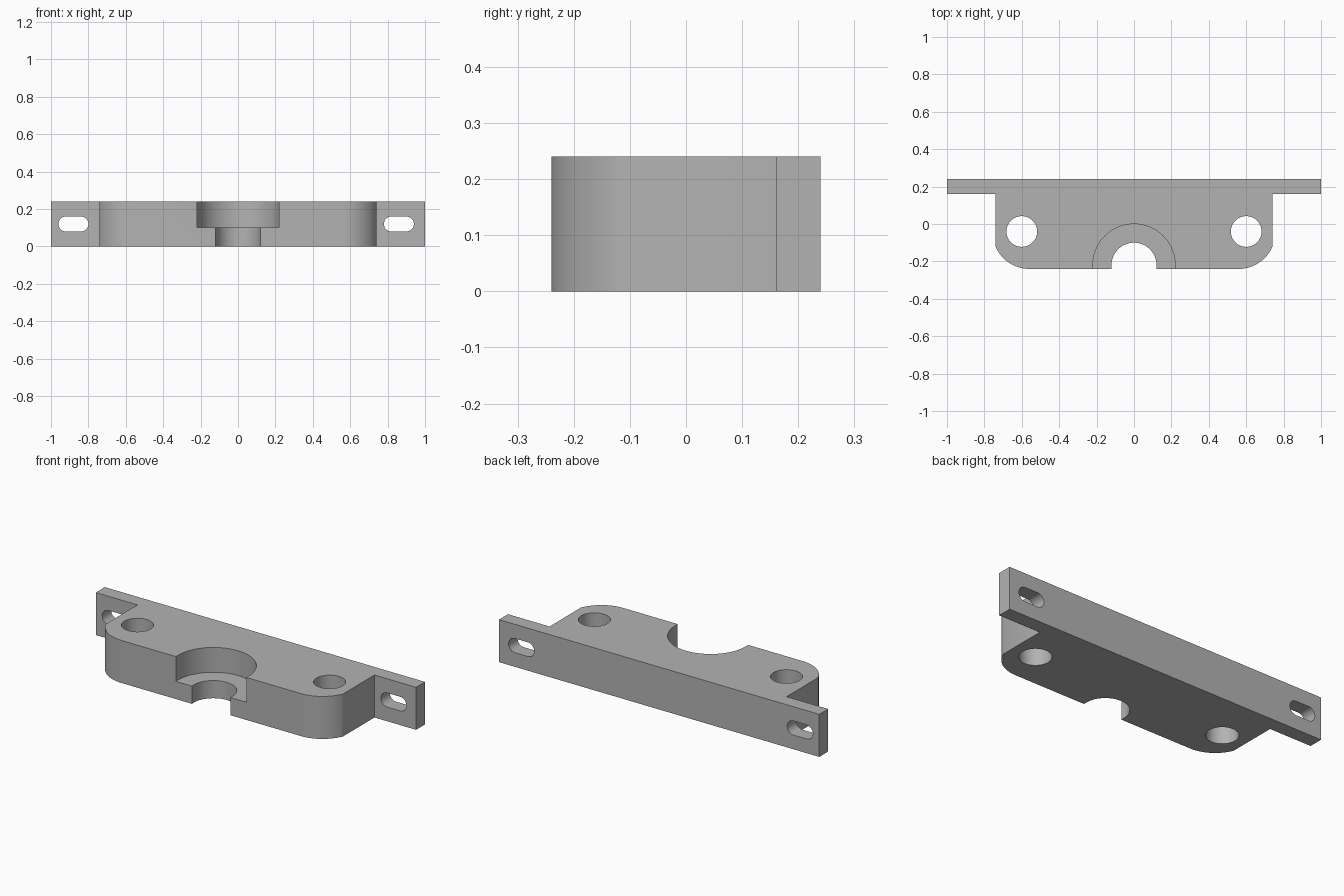
import bpy, bmesh
from math import sin, cos, pi, radians, atan2
from mathutils import Matrix, Vector

cube = bpy.data.objects.get("Cube")
if cube:
    bpy.data.objects.remove(cube, do_unlink=True)

HEIGHT = 0.24
FRONT, BACK, STEP = -0.24, 0.24, 0.16

grey = bpy.data.materials.new("plain grey")
grey.use_nodes = True
grey.diffuse_color = (0.45, 0.45, 0.45, 1)
grey.node_tree.nodes["Principled BSDF"].inputs["Base Color"].default_value = (0.45, 0.45, 0.45, 1)


def arc(cx, cy, r, start, end, steps=24):
    return [(cx + r * cos(start + (end - start) * i / steps),
             cy + r * sin(start + (end - start) * i / steps)) for i in range(steps + 1)]


def prism(name, outline, low, high, matrix=Matrix()):
    """Extrude a 2D outline from low to high along its own z axis."""
    bm = bmesh.new()
    face = bm.faces.new([bm.verts.new((x, y, low)) for x, y in outline])
    top = bmesh.ops.extrude_face_region(bm, geom=[face])["geom"]
    bmesh.ops.translate(bm, vec=Vector((0, 0, high - low)),
                        verts=[v for v in top if isinstance(v, bmesh.types.BMVert)])
    bmesh.ops.transform(bm, matrix=matrix, verts=bm.verts)
    bmesh.ops.recalc_face_normals(bm, faces=bm.faces)
    mesh = bpy.data.meshes.new(name)
    bm.to_mesh(mesh)
    bm.free()
    mesh.materials.append(grey)
    obj = bpy.data.objects.new(name, mesh)
    bpy.context.collection.objects.link(obj)
    return obj


def circle(cx, cy, r):
    return arc(cx, cy, r, 0, 2 * pi, 64)[:-1]


def arch(r):
    """Half-round notch that runs straight out of the front face."""
    return arc(0, -0.22, r, 0, pi, 48) + [(-r, FRONT - 0.1), (r, FRONT - 0.1)]


# Block with rounded front corners and a thin flange across the back
corner = arc(0.56, -0.045, 0.195, -pi / 2, atan2(-0.075, 0.18))
right_half = corner + [(0.74, STEP), (1, STEP), (1, BACK)]
left_half = [(-x, y) for x, y in reversed(right_half)]
bracket = prism("mounting_bracket", right_half + left_half, 0, HEIGHT)

# Notch through the front, with a wider counterbore above it
cutters = [prism("notch_cutter", arch(0.12), -0.1, 0.4),
           prism("counterbore_cutter", arch(0.22), 0.10, 0.5)]

# Bolt holes
for x in (-0.6, 0.6):
    cutters.append(prism("bolt_hole_cutter", circle(x, -0.04, 0.082), -0.1, 0.4))

# Flange slots, turned to run along y
upright = Matrix.Rotation(pi / 2, 4, 'X')
for x in (-0.88, 0.86):
    slot = arc(x + 0.04, 0.12, 0.04, -pi / 2, pi / 2) + arc(x - 0.04, 0.12, 0.04, pi / 2, 1.5 * pi)
    cutters.append(prism("slot_cutter", slot, -0.4, 0, upright))

bpy.ops.object.select_all(action='DESELECT')
bracket.select_set(True)
bpy.context.view_layer.objects.active = bracket
for cutter in cutters:
    cutter.hide_render = True
    cut = bracket.modifiers.new("cut", 'BOOLEAN')
    cut.operation = 'DIFFERENCE'
    cut.solver = 'EXACT'
    cut.object = cutter
    bpy.ops.object.modifier_apply(modifier=cut.name)
    bpy.data.objects.remove(cutter, do_unlink=True)

bpy.ops.object.shade_smooth_by_angle(angle=radians(30))
